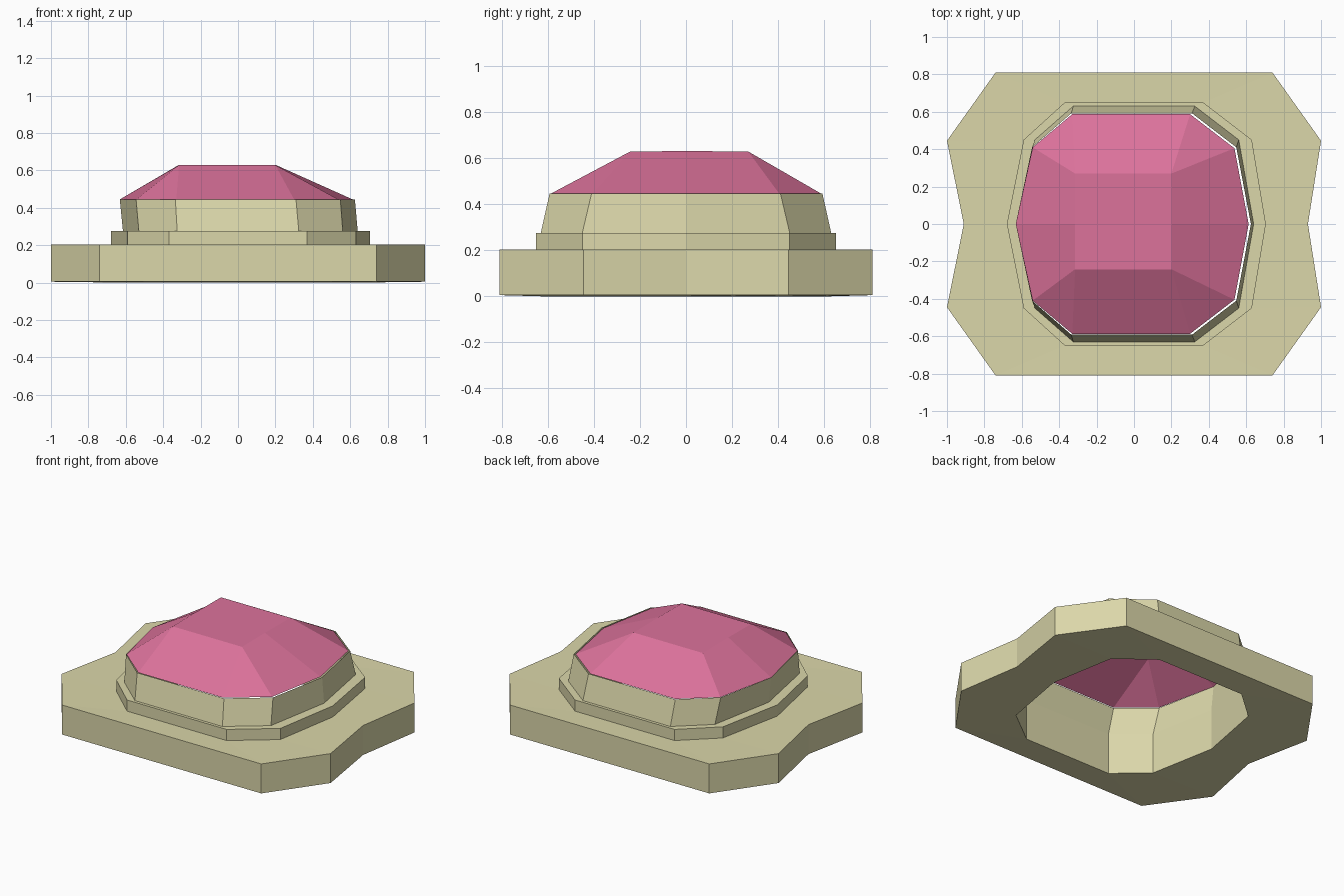
import bpy

if "Cube" in bpy.data.objects:
    bpy.data.objects.remove(bpy.data.objects["Cube"])


def material(name, color):
    m = bpy.data.materials.new(name)
    m.diffuse_color = color
    m.use_nodes = True
    m.node_tree.nodes["Principled BSDF"].inputs["Base Color"].default_value = m.diffuse_color
    return m


def ring(z, right, right_corner, end, left_corner, left):
    """Ten-sided outline mirrored in y, counter-clockwise from the right middle."""
    half = [right_corner, (end[1], end[2]), (end[0], end[2]), left_corner]
    pts = [(right, 0)] + half + [(left, 0)] + [(x, -y) for x, y in reversed(half)]
    return [(x, y, z) for x, y in pts]


def lift(outline, z):
    return [(x, y, z) for x, y, _ in outline]


def loft(name, rings, mat, cap=None):
    """Skin consecutive ten-point outlines with flat faces."""
    verts, faces = [], []
    for r in rings:
        verts += r
    for k in range(len(rings) - 1):
        for i in range(10):
            j = (i + 1) % 10
            faces.append((k * 10 + i, k * 10 + j, k * 10 + 10 + j, k * 10 + 10 + i))
    if cap:
        # roof corners joined to the last outline
        n, last = len(verts), len(verts) - 10
        verts += cap
        # which roof vertex each outline vertex connects to
        link = [0, 1, 1, 2, 2, 3, 4, 4, 5, 5]
        for i in range(10):
            j = (i + 1) % 10
            a, b = n + link[i], n + link[j]
            faces.append((last + i, last + j, b) if a == b else (last + i, last + j, b, a))
        faces.append(tuple(range(n, n + 6)))
    me = bpy.data.meshes.new(name)
    me.from_pydata(verts, [], faces)
    me.materials.append(mat)
    ob = bpy.data.objects.new(name, me)
    bpy.context.collection.objects.link(ob)
    return ob


sand = material("sand", (0.71, 0.68, 0.40, 1))
pink = material("pink", (0.72, 0.17, 0.33, 1))

# Outlines
plate = ring(0.005, 0.93, (1.0, 0.445), (-0.74, 0.74, 0.81), (-1.0, 0.445), -0.91)
collar = ring(0.2, 0.705, (0.63, 0.45), (-0.37, 0.37, 0.65), (-0.59, 0.45), -0.68)
wall_foot = ring(0.275, 0.64, (0.56, 0.45), (-0.325, 0.325, 0.63), (-0.53, 0.45), -0.615)
wall_rim = ring(0.445, 0.625, (0.547, 0.41), (-0.335, 0.31, 0.592), (-0.545, 0.41), -0.632)
glass = ring(0.445, 0.613, (0.537, 0.405), (-0.33, 0.30, 0.587), (-0.542, 0.41), -0.632)

# Wide waisted plate with an open middle
loft("base_plate", [lift(wall_foot, 0), plate, lift(plate, 0.203), collar], sand)

# Thin step around the dome
loft("collar_step", [collar, lift(collar, 0.275), wall_foot], sand)

# Hollow tapering wall, reaching down through the plate
loft("dome_wall", [lift(wall_foot, 0), wall_foot, wall_rim], sand)

# Faceted dome with a flat, off-centre roof, open beneath
roof = [(0.20, 0, 0.63), (0.20, 0.27, 0.628), (-0.315, 0.27, 0.628),
        (-0.315, 0, 0.63), (-0.315, -0.242, 0.628), (0.20, -0.242, 0.628)]
loft("dome_cover", [glass], pink, cap=roof)
